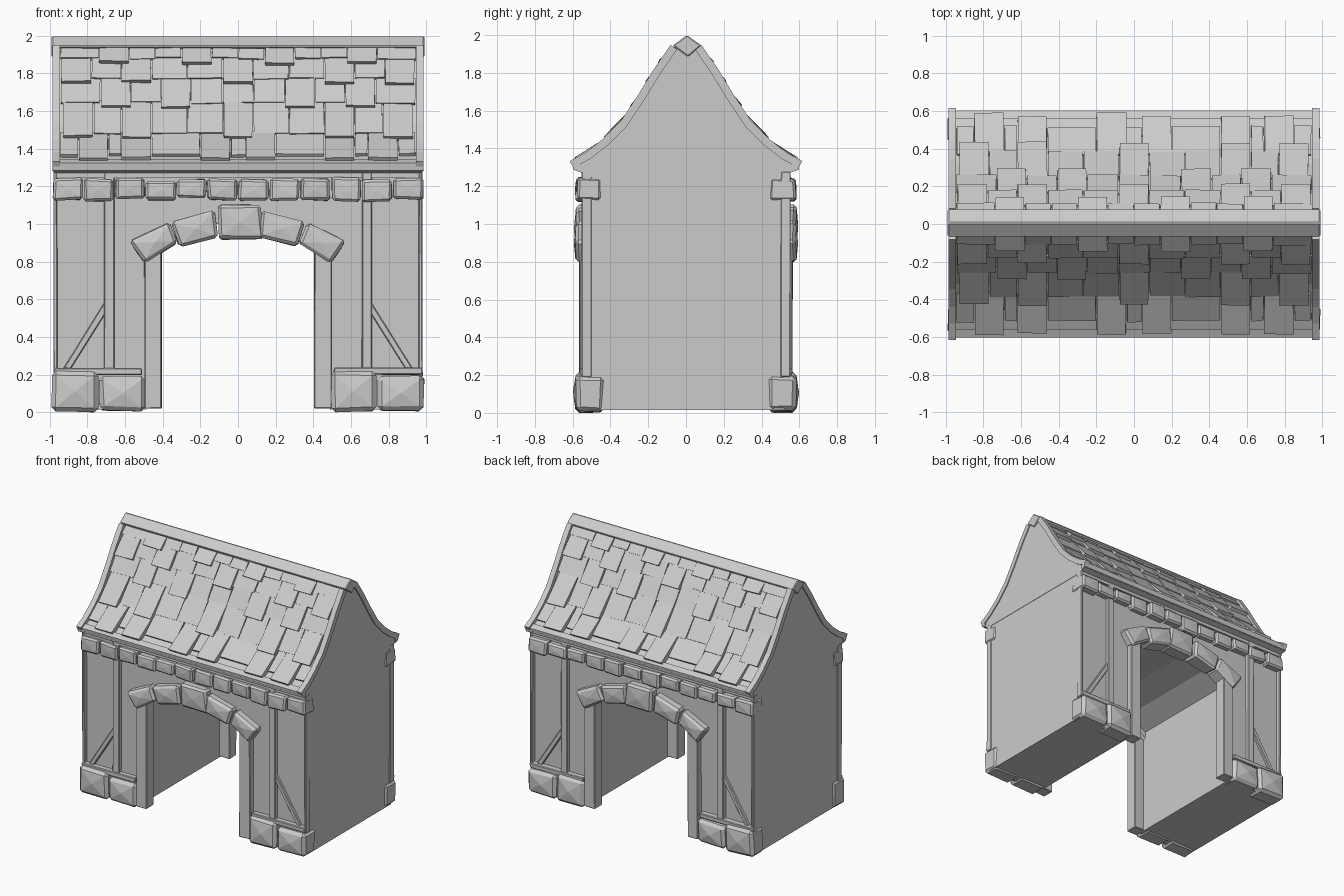
import bpy, bmesh, random
from mathutils import Vector

if "Cube" in bpy.data.objects:
    bpy.data.objects.remove(bpy.data.objects["Cube"])

random.seed(4)
parts = {}


def solid(name, ring_a, ring_b, bevel=0.0, jit=0.0, bulge=0.0):
    """Bridge two matching rings into a capped solid and add it to a part."""
    bm = bmesh.new()
    def shake(p):
        return Vector(p) + Vector([random.uniform(-jit, jit) for _ in range(3)])
    a = [bm.verts.new(shake(p)) for p in ring_a]
    b = [bm.verts.new(shake(p)) for p in ring_b]
    bm.faces.new(a)
    bm.faces.new(b)
    n = len(a)
    for i in range(n):
        j = (i + 1) % n
        bm.faces.new((a[i], a[j], b[j], b[i]))
    bmesh.ops.recalc_face_normals(bm, faces=bm.faces[:])
    if bevel:
        bmesh.ops.bevel(bm, geom=bm.edges[:], offset=bevel, segments=1,
                        profile=0.5, affect='EDGES')
    if bulge:
        # faceted, chiselled outer face
        outer = max(bm.faces, key=lambda f: abs(f.calc_center_median().y))
        bmesh.ops.poke(bm, faces=[outer], offset=bulge)
    tmp = bpy.data.meshes.new("tmp")
    bm.to_mesh(tmp)
    bm.free()
    parts.setdefault(name, bmesh.new()).from_mesh(tmp)
    bpy.data.meshes.remove(tmp)


def along_x(name, prof_yz, x0, x1, **kw):
    solid(name, [(x0, y, z) for y, z in prof_yz], [(x1, y, z) for y, z in prof_yz], **kw)


def along_y(name, prof_xz, y0, y1, **kw):
    solid(name, [(x, y0, z) for x, z in prof_xz], [(x, y1, z) for x, z in prof_xz], **kw)


def rect(x0, x1, z0, z1):
    return [(x0, z0), (x1, z0), (x1, z1), (x0, z1)]


# Walls: gate outline with arched passage, extruded front to back
arch_half = [(0.49, 0.015), (0.49, 0.86), (0.33, 0.95), (0.12, 1.0)]
outline = [(-0.975, 0.015), (-0.975, 1.27), (0.975, 1.27), (0.975, 0.015)]
outline += arch_half + [(-x, z) for x, z in reversed(arch_half)]
along_y("walls", outline, -0.52, 0.52)

# Roof core: flared gable profile
curve = [(0.60, 1.305), (0.51, 1.355), (0.42, 1.425), (0.32, 1.525),
         (0.23, 1.66), (0.145, 1.80), (0.055, 1.93)]
half = [(0.52, 1.26), (0.59, 1.285)] + curve
along_x("gable_roof", half + [(-y, z) for y, z in reversed(half)], -0.978, 0.978)


def roof_y(z):
    for (y0, z0), (y1, z1) in zip(curve, curve[1:]):
        if z <= z1:
            return y0 + (y1 - y0) * (z - z0) / (z1 - z0)
    return curve[-1][0]


def offset_curve(d):
    pts = []
    for i, p in enumerate(curve):
        a = Vector(curve[max(i - 1, 0)])
        b = Vector(curve[min(i + 1, len(curve) - 1)])
        t = (b - a).normalized()
        pts.append((p[0] + t.y * d, p[1] - t.x * d))
    return pts


def tile(s, x0, x1, ztop, zbot, h):
    a = Vector((roof_y(ztop), ztop))
    b = Vector((roof_y(zbot), zbot))
    t = (a - b).normalized()
    n = Vector((t.y, -t.x))
    prof = [a - n * 0.02, b - n * 0.02, b + n * h, a + n * 0.010]
    along_x("roof_tiles", [(s * p.x, p.y) for p in prof], x0 + 0.003, x1 - 0.003, jit=0.003)


# Roof tile rows: (top z, bottom z, centres of raised tiles on one half)
rows = [(1.93, 1.86, [0.22, 0.66]), (1.88, 1.755, [0.0, 0.54, 0.86]),
        (1.77, 1.625, [0.33, 0.65]), (1.65, 1.46, [0.0, 0.54, 0.85]),
        (1.48, 1.345, [0.12, 0.54, 0.77])]
half_w = 0.08
for s in (-1, 1):
    for ztop, zbot, centres in rows:
        x = -0.945
        for c in sorted({k * c for c in centres for k in (-1, 1)}) + [0.945 + half_w]:
            gap = c - half_w - x
            n = max(1, round(gap / 0.18))
            if gap > 0.02:
                for i in range(n):
                    tile(s, x + gap * i / n, x + gap * (i + 1) / n, ztop,
                         zbot + 0.012 + random.uniform(-.004, .004), 0.018)
            if c < 0.945:
                tile(s, c - half_w, c + half_w, ztop,
                     zbot - 0.018 + random.uniform(-.006, .006), 0.036)
            x = c + half_w

# Ridge beam
along_x("ridge_beam", [(0.005, 2.0), (0.082, 1.945), (0.01, 1.885), (-0.07, 1.945)],
        -0.99, 0.99, bevel=0.006)

# Stone outlines on the facade (x, z)
arch_stones = [[(-.575, .91), (-.365, 1.01), (-.32, .90), (-.495, .79)],
               [(-.355, 1.01), (-.125, 1.075), (-.108, .93), (-.312, .88)],
               [(.575, .91), (.365, 1.01), (.32, .90), (.495, .79)],
               [(.355, 1.01), (.125, 1.075), (.112, .93), (.312, .88)],
               [(-.108, 1.1), (.118, 1.1), (.135, .918), (-.10, .918)]]
base_stones = [(-.988, -.742, .003, .215), (-.738, -.497, .008, .19),
               (.497, .735, .003, .215), (.74, .988, .008, .195)]

for s in (-1, 1):
    # Barge trims along the roof ends and eave board
    trim = offset_curve(0.032) + offset_curve(-0.01)[::-1]
    for k in (-1, 1):
        along_x("barge_trim", [(s * y, z) for y, z in trim], k * 0.945, k * 0.986)
    eave = [(0.565, 1.278), (0.597, 1.288), (0.603, 1.325), (0.56, 1.345)]
    along_x("eave_board", [(s * y, z) for y, z in eave], -0.985, 0.985)
    along_y("wall_plate", rect(-0.978, 0.978, 1.245, 1.285), s * 0.50, s * 0.55)

    # Stone course under the eaves
    for i in range(12):
        x0 = -0.985 + i * 0.1642
        end = i in (0, 11)
        lo = 1.13 + random.uniform(-.012, .012)
        hi = 1.24 + random.uniform(-.012, .008)
        along_y("eave_stones", rect(x0 + .004, x0 + .160, lo, hi),
                s * (0.445 if end else 0.49), s * random.uniform(.565, .583),
                bevel=.013, jit=.006, bulge=.004)

    # Arch stones and base stones
    for q in arch_stones:
        along_y("arch_stones", q, s * 0.45, s * 0.583, bevel=.016, jit=.005, bulge=.01)
    for x0, x1, z0, z1 in base_stones:
        along_y("base_stones", rect(x0, x1, z0, z1), s * 0.435, s * 0.583,
                bevel=.022, jit=.006, bulge=.015)

    # Timber framing, mirrored left and right
    for k in (-1, 1):
        def beam(name, pts, y0, y1):
            along_y(name, [(k * x, z) for x, z in pts], s * y0, s * y1,
                    bevel=.005, jit=.002)
        beam("door_posts", rect(.405, .498, .02, .89), .47, .565)
        beam("wall_posts", rect(.657, .712, .22, 1.285), .50, .552)
        beam("corner_posts", rect(.960, .980, .19, 1.28), .50, .553)
        beam("sill_beams", rect(.51, .978, .198, .235), .50, .562)
        beam("diagonal_braces", [(.93, .232), (.888, .232), (.708, .52), (.708, .585)],
             .50, .540)

# Turn the collected parts into objects
for name, bm in parts.items():
    mesh = bpy.data.meshes.new(name)
    bm.to_mesh(mesh)
    bm.free()
    bpy.context.collection.objects.link(bpy.data.objects.new(name, mesh))
